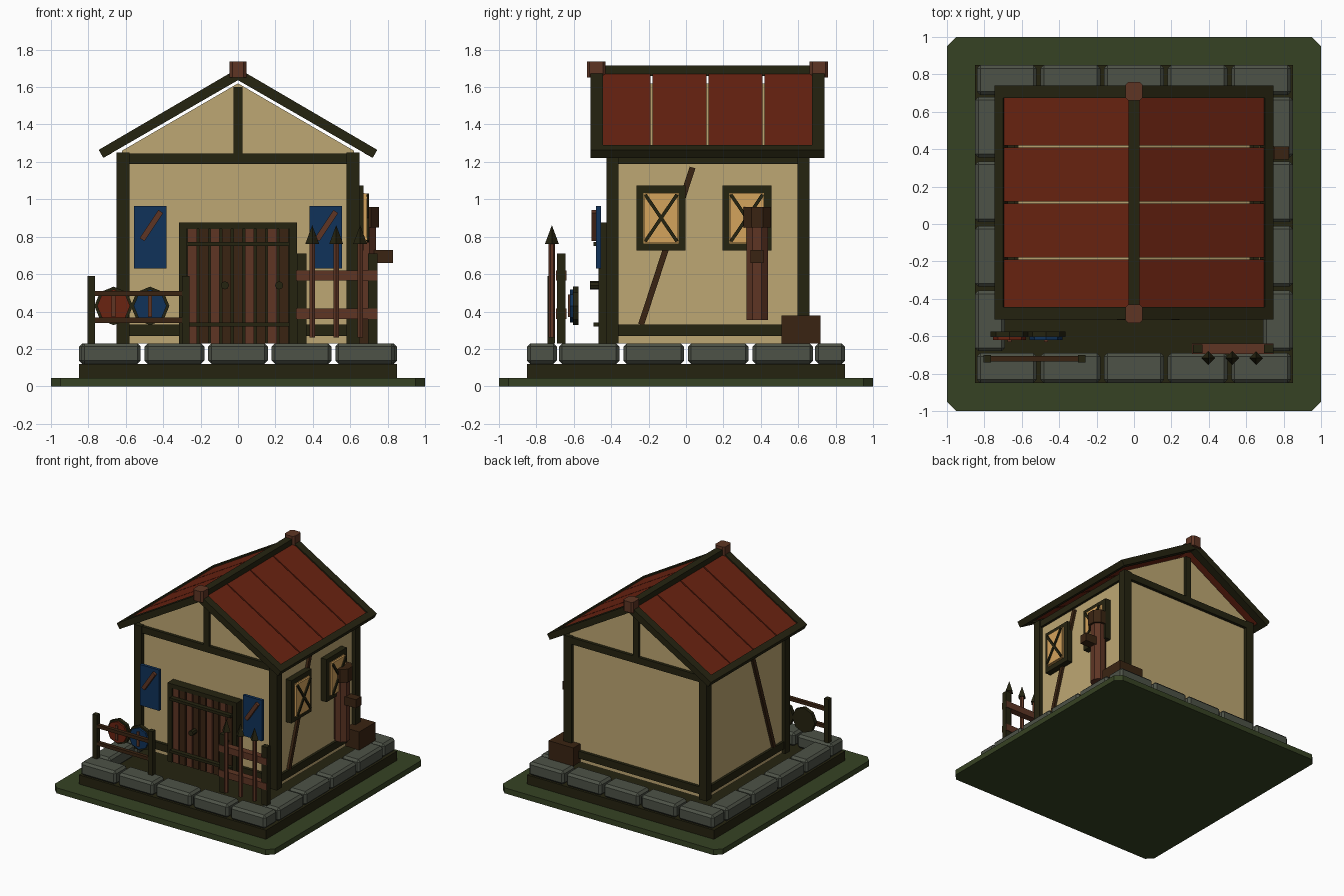
import bpy, bmesh, math
from mathutils import Matrix, Vector

if "Cube" in bpy.data.objects:
    bpy.data.objects.remove(bpy.data.objects["Cube"])


def material(name, r, g, b):
    m = bpy.data.materials.new(name)
    lin = [((c / 255 + 0.055) / 1.055) ** 2.4 if c > 10 else c / 255 / 12.92 for c in (r, g, b)]
    m.diffuse_color = (*lin, 1)
    m.use_nodes = True
    m.node_tree.nodes["Principled BSDF"].inputs["Base Color"].default_value = m.diffuse_color
    return m


PLASTER = material("plaster", 190, 167, 115)
TIMBER = material("dark_timber", 37, 35, 16)
ROOF = material("roof_red", 106, 35, 17)
BLUE = material("banner_blue", 16, 50, 90)
WOOD = material("red_wood", 94, 53, 36)
BROWN = material("dark_brown", 58, 36, 18)
PANE = material("warm_pane", 212, 163, 92)
STONE = material("stone", 77, 82, 71)
GRASS = material("grass", 54, 66, 35)


def finish(name, bm, mat):
    bmesh.ops.recalc_face_normals(bm, faces=bm.faces[:])
    me = bpy.data.meshes.new(name)
    bm.to_mesh(me)
    bm.free()
    me.materials.append(mat)
    ob = bpy.data.objects.new(name, me)
    bpy.context.collection.objects.link(ob)
    return ob


def box(name, x0, x1, y0, y1, z0, z1, mat, bevel=0, upright=False):
    bm = bmesh.new()
    bmesh.ops.create_cube(bm, size=1)
    for v in bm.verts:
        v.co = ((x0 + x1) / 2 + v.co.x * (x1 - x0), (y0 + y1) / 2 + v.co.y * (y1 - y0),
                (z0 + z1) / 2 + v.co.z * (z1 - z0))
    if bevel:
        edges = [e for e in bm.edges
                 if not upright or abs(e.verts[0].co.z - e.verts[1].co.z) > 1e-4]
        bmesh.ops.bevel(bm, geom=edges, offset=bevel, segments=1, affect='EDGES')
    return finish(name, bm, mat)


def prism(name, pts, y0, y1, mat):
    """Extrude an x/z outline along y."""
    bm = bmesh.new()
    f = bm.faces.new([bm.verts.new((x, y0, z)) for x, z in pts])
    ext = bmesh.ops.extrude_face_region(bm, geom=[f])
    bmesh.ops.translate(bm, vec=(0, y1 - y0, 0),
                        verts=[g for g in ext["geom"] if isinstance(g, bmesh.types.BMVert)])
    return finish(name, bm, mat)


def bar(name, a, b, width, depth, normal, mat):
    """Straight bar from a to b; depth runs along the given normal."""
    a, b, n = Vector(a), Vector(b), Vector(normal)
    d = (b - a).normalized()
    side = d.cross(n)
    bm = bmesh.new()
    bmesh.ops.create_cube(bm, size=1)
    for v in bm.verts:
        c = v.co.copy()
        v.co = (a + b) / 2 + d * c.x * (b - a).length + side * c.y * width + n * c.z * depth
    return finish(name, bm, mat)


def cyl(name, centre, r1, r2, h, sides, mat, axis='Z', turn=0.0):
    bm = bmesh.new()
    bmesh.ops.create_cone(bm, cap_ends=True, segments=sides, radius1=r1, radius2=r2, depth=h)
    m = Matrix.Rotation(turn, 4, 'Z')
    if axis != 'Z':
        m = Matrix.Rotation(math.pi / 2, 4, axis) @ m
    bmesh.ops.transform(bm, matrix=Matrix.Translation(centre) @ m, verts=bm.verts[:])
    return finish(name, bm, mat)


# Ground plate, earth base and ring of stones
box("ground", -1, 1, -1, 1, 0, 0.045, GRASS, 0.05, True)
box("earth_base", -0.85, 0.85, -0.85, 0.85, 0.045, 0.12, TIMBER)
for s in (-1, 1):
    for i in range(5):
        x = -0.85 + 0.34 * i
        box("stone_row", x + 0.01, x + 0.33, s * 0.77 - 0.08, s * 0.77 + 0.08, 0.12, 0.23, STONE, 0.018)
    for i in range(4):
        y = -0.69 + 0.345 * i
        box("stone_side", s * 0.77 - 0.08, s * 0.77 + 0.08, y + 0.01, y + 0.335, 0.12, 0.23, STONE, 0.018)

# Plaster house body with gables
prism("walls", [(-0.62, 0.23), (0.62, 0.23), (0.62, 1.26), (0, 1.62), (-0.62, 1.26)], -0.39, 0.63, PLASTER)

# Timber frame
for s in (-1, 1):
    x0, x1 = sorted((s * 0.58, s * 0.65))
    for y0, y1 in ((-0.425, -0.36), (0.595, 0.66)):
        box("corner_post", x0, x1, y0, y1, 0.23, 1.25, TIMBER)
    for z0, z1 in ((0.27, 0.33), (1.19, 1.245)):
        box("side_beam", s * 0.62 - 0.02, s * 0.62 + 0.02, -0.36, 0.595, z0, z1, TIMBER)
    bar("wall_brace", (s * 0.625, -0.24, 0.33), (s * 0.625, 0.035, 1.17), 0.032, 0.03, (1, 0, 0), BROWN)
for y in (-0.395, 0.635):
    box("top_beam", -0.58, 0.58, y - 0.02, y + 0.02, 1.19, 1.245, TIMBER)
    box("king_post", -0.025, 0.025, y - 0.02, y + 0.02, 1.245, 1.60, TIMBER)
    spans = ((-0.58, -0.31), (0.31, 0.58)) if y < 0 else ((-0.58, 0.58),)
    for x0, x1 in spans:
        box("sill_beam", x0, x1, y - 0.02, y + 0.02, 0.27, 0.33, TIMBER)

# Roof: panels, verge boards, eaves and ridge
def top(x):
    return 1.70 - 0.585 * x

for s in (-1, 1):
    for y0, y1 in ((-0.51, -0.445), (0.675, 0.74)):
        prism("verge_board", [(0, 1.70), (s * 0.745, top(0.745)), (s * 0.72, 1.222), (0, 1.637)],
              y0, y1, TIMBER)
    prism("eave_beam", [(s * 0.70, 1.290), (s * 0.745, top(0.745)), (s * 0.72, 1.222), (s * 0.675, 1.246)],
          -0.445, 0.675, TIMBER)
    for i in range(4):
        y = -0.485 + 0.30 * i
        prism("roof_panel", [(0, top(0) - 0.012), (s * 0.70, top(0.70) - 0.012),
                             (s * 0.70, top(0.70) - 0.045), (0, top(0) - 0.045)],
              max(y + 0.005, -0.445), min(y + 0.295, 0.675), ROOF)
box("ridge_beam", -0.03, 0.03, -0.50, 0.73, 1.66, 1.715, TIMBER)
for y in (-0.48, 0.71):
    box("ridge_cap", -0.045, 0.045, y - 0.05, y + 0.05, 1.65, 1.738, WOOD, 0.015, True)

# Door with frame, planks, straps and knobs
for s in (-1, 1):
    box("door_post", s * 0.295 - 0.02, s * 0.295 + 0.02, -0.467, -0.38, 0.23, 0.875, TIMBER)
box("door_lintel", -0.275, 0.275, -0.467, -0.38, 0.84, 0.875, TIMBER)
box("door_back", -0.275, 0.275, -0.44, -0.38, 0.23, 0.84, TIMBER)
for i in range(9):
    x = -0.275 + i * 0.55 / 9
    box("door_plank", x + 0.006, x + 0.055, -0.46, -0.44, 0.23, 0.84, WOOD if i in (0, 2, 5, 7) else BROWN)
for z in (0.32, 0.75):
    box("door_strap", -0.275, 0.275, -0.495, -0.46, z, z + 0.022, TIMBER)
for x in (-0.07, 0.22):
    cyl("door_knob", (x, -0.487, 0.54), 0.022, 0.022, 0.055, 8, TIMBER, 'X')

# Blue banners with a slanted stripe
for x in (-0.468, 0.468):
    box("banner", x - 0.087, x + 0.087, -0.48, -0.455, 0.63, 0.965, BLUE)
    bar("banner_stripe", (x - 0.045, -0.492, 0.785), (x + 0.055, -0.492, 0.935), 0.03, 0.025, (0, 1, 0), WOOD)

# Right-hand windows with crossed bars
for y in (-0.133, 0.325):
    box("window_frame", 0.61, 0.67, y - 0.131, y + 0.131, 0.725, 1.075, TIMBER)
    box("window_pane", 0.67, 0.676, y - 0.093, y + 0.093, 0.765, 1.035, PANE)
    box("window_core", 0.67, 0.69, y - 0.09, y + 0.09, 0.768, 1.032, PANE)
    for s in (-1, 1):
        bar("window_cross", (0.692, y - s * 0.085, 0.775), (0.692, y + s * 0.085, 1.025),
            0.018, 0.016, (1, 0, 0), TIMBER)

# Wooden pipe on the right wall, with cap and peg
t = math.pi / 8
cyl("wall_pipe", (0.68, 0.38, 0.605), 0.062, 0.062, 0.50, 8, WOOD, turn=t)
cyl("pipe_cap", (0.68, 0.38, 0.905), 0.08, 0.08, 0.11, 8, BROWN, turn=t)
box("pipe_peg", 0.70, 0.83, 0.345, 0.415, 0.66, 0.73, BROWN)

# Crate at the back right corner
box("crate", 0.52, 0.745, 0.51, 0.72, 0.23, 0.38, BROWN)

# Low fence with two shields
for x in (-0.785, -0.28):
    box("fence_post", x - 0.02, x + 0.02, -0.74, -0.70, 0.23, 0.59, TIMBER)
for z in (0.34, 0.483):
    box("fence_rail", -0.785, -0.28, -0.735, -0.705, z, z + 0.027, BROWN)
for x, mat in ((-0.665, ROOF), (-0.47, BLUE)):
    cyl("shield_rim", (x, -0.59, 0.43), 0.103, 0.103, 0.03, 8, TIMBER, 'X')
    cyl("shield_face", (x, -0.612, 0.43), 0.088, 0.088, 0.016, 8, mat, 'X')
    box("shield_strip", x - 0.01, x + 0.01, -0.63, -0.619, 0.37, 0.49, WOOD)

# Spear rack
for x in (0.34, 0.72):
    box("rack_post", x - 0.025, x + 0.025, -0.69, -0.645, 0.23, 0.71, TIMBER)
for z in (0.36, 0.565):
    box("rack_rail", 0.31, 0.745, -0.695, -0.64, z, z + 0.055, WOOD)
for x in (0.397, 0.525, 0.653):
    cyl("spear_shaft", (x, -0.717, 0.515), 0.017, 0.017, 0.51, 6, WOOD)
    cyl("spear_tip", (x, -0.717, 0.812), 0.037, 0.0, 0.10, 4, TIMBER)
